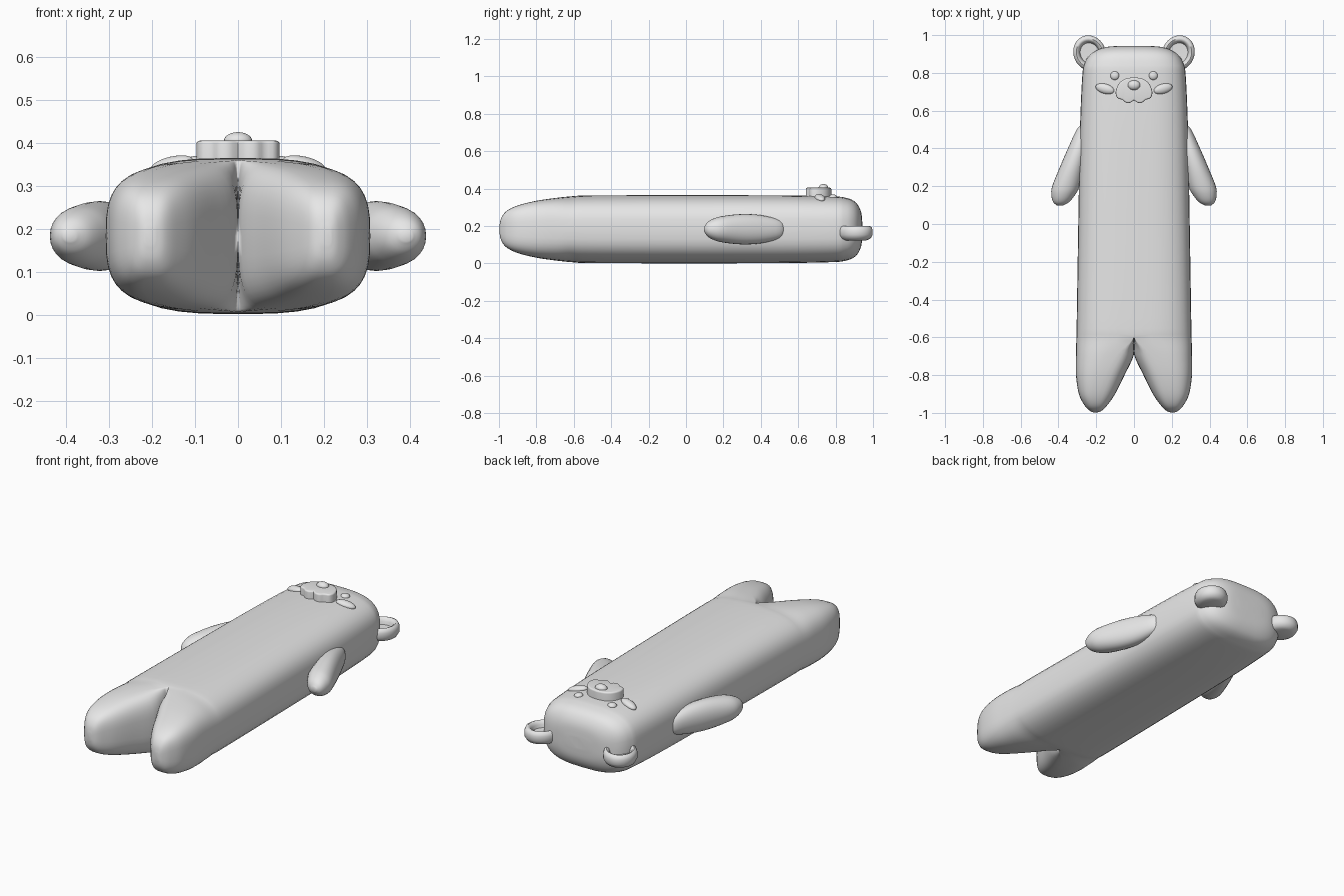
import bpy, bmesh, math
from mathutils import Matrix, Vector

if "Cube" in bpy.data.objects:
    bpy.data.objects.remove(bpy.data.objects["Cube"], do_unlink=True)

GREY = (0.8, 0.8, 0.8, 1.0)
plush = bpy.data.materials.new("plush_grey")
plush.use_nodes = True
plush.diffuse_color = GREY
plush.node_tree.nodes["Principled BSDF"].inputs["Base Color"].default_value = GREY
MID = 0.183  # height of the body's centre line


def finish(name, bm, mirror=False, angle=50):
    """Turn a bmesh into a smooth object, optionally mirrored across x."""
    bmesh.ops.recalc_face_normals(bm, faces=bm.faces)
    mesh = bpy.data.meshes.new(name)
    bm.to_mesh(mesh)
    bm.free()
    mesh.materials.append(plush)
    obj = bpy.data.objects.new(name, mesh)
    bpy.context.collection.objects.link(obj)
    if mirror:
        mod = obj.modifiers.new("mirror", 'MIRROR')
        mod.merge_threshold = 0.0005
    bpy.ops.object.select_all(action='DESELECT')
    obj.select_set(True)
    bpy.context.view_layer.objects.active = obj
    bpy.ops.object.shade_smooth_by_angle(angle=math.radians(angle))
    return obj


def smooth_path(points, steps):
    """Catmull-Rom interpolation through tuples of any size."""
    pts = [Vector(p) for p in points]
    pts = [pts[0]] + pts + [pts[-1]]
    out = []
    for a, b, c, d in zip(pts, pts[1:], pts[2:], pts[3:]):
        for i in range(steps):
            t = i / steps
            out.append(b + (c - a) * (t / 2) + (a * 2 - b * 5 + c * 4 - d) * (t * t / 2)
                       + (b * 3 - a - c * 3 + d) * (t ** 3 / 2))
    return out + [pts[-1]]


def loft(stations, power, steps=4, sides=40):
    """Superellipse rings; a station is y, inner x, middle x, outer x, half height."""
    bm = bmesh.new()
    rings = []
    for y, inner, middle, outer, half in smooth_path(stations, steps):
        inner, middle = max(inner, 0), max(middle, 0)
        ring = []
        for k in range(sides):
            c, s = math.cos(math.tau * k / sides), math.sin(math.tau * k / sides)
            reach = outer - middle if c > 0 else middle - inner
            x = middle + math.copysign(abs(c) ** (2 / power), c) * reach
            z = MID + math.copysign(abs(s) ** (2 / power), s) * half
            ring.append(bm.verts.new((x, y, z)))
        rings.append(ring)
    for a, b in zip(rings, rings[1:]):
        for k in range(sides):
            n = (k + 1) % sides
            bm.faces.new((a[k], a[n], b[n], b[k]))
    bm.faces.new(rings[0])
    bm.faces.new(rings[-1])
    return bm


# Body with two legs: one half, open along the centre plane, mirrored
body = loft([
    (0.943, 0, 0, 0.07, 0.03), (0.938, 0, 0, 0.14, 0.085),
    (0.922, 0, 0, 0.195, 0.125), (0.895, 0, 0, 0.235, 0.153),
    (0.85, 0, 0, 0.262, 0.169), (0.78, 0, 0, 0.274, 0.176),
    (0.5, 0, 0, 0.286, 0.181), (0, 0, 0, 0.295, 0.182),
    (-0.5, 0, 0, 0.303, 0.181), (-0.6, 0, 0, 0.305, 0.177),
    (-0.69, 0, 0.09, 0.307, 0.168), (-0.8, 0.05, 0.155, 0.307, 0.152),
    (-0.9, 0.1, 0.19, 0.292, 0.127), (-0.96, 0.142, 0.2, 0.262, 0.097),
    (-0.988, 0.17, 0.203, 0.235, 0.06), (-0.997, 0.193, 0.205, 0.217, 0.02),
], power=3)
inside = [f for f in body.faces if all(abs(v.co.x) < 1e-5 for v in f.verts)]
bmesh.ops.delete(body, geom=inside, context='FACES')
bmesh.ops.remove_doubles(body, verts=body.verts, dist=1e-5)
finish("body_and_legs", body, mirror=True, angle=60)

# Arms: flat flippers slanting outward from the sides
arm = loft([
    (y, x - w, x, x + w, h) for y, x, w, h in (
        (0.53, 0.262, 0.01, 0.02), (0.5, 0.27, 0.033, 0.05),
        (0.4, 0.295, 0.055, 0.075), (0.3, 0.327, 0.066, 0.081),
        (0.2, 0.36, 0.073, 0.071), (0.15, 0.376, 0.061, 0.058),
        (0.115, 0.386, 0.041, 0.038), (0.097, 0.392, 0.014, 0.012))
], power=2.1, sides=28)
finish("arms", arm, mirror=True)

# Ears: turned dishes with a raised rim, hollow facing up
ear = bmesh.new()
profile = [(0, -0.037), (0.055, -0.037), (0.074, -0.028), (0.085, -0.008),
           (0.085, 0.018), (0.079, 0.034), (0.069, 0.039), (0.059, 0.034),
           (0.053, 0.02), (0.049, 0.004), (0, 0.002)]
verts = [ear.verts.new((r, 0, z)) for r, z in profile]
edges = [ear.edges.new(pair) for pair in zip(verts, verts[1:])]
bmesh.ops.spin(ear, geom=verts + edges, cent=(0, 0, 0), axis=(0, 0, 1),
               angle=math.tau, steps=32)
bmesh.ops.remove_doubles(ear, verts=ear.verts, dist=1e-5)
ear.transform(Matrix.Translation((0.235, 0.905, 0.161))
              @ Matrix.Rotation(math.radians(-25), 4, 'Z')
              @ Matrix.Diagonal((1, 1.12, 1, 1)))
finish("ears", ear, mirror=True)


def pebble(name, centre, size, mirror=False, turn=0, tilt=0):
    """Flattened ball used for the facial features."""
    bm = bmesh.new()
    bmesh.ops.create_uvsphere(bm, u_segments=24, v_segments=14, radius=1)
    bm.transform(Matrix.Translation(centre)
                 @ Matrix.Rotation(math.radians(tilt), 4, 'Y')
                 @ Matrix.Rotation(math.radians(turn), 4, 'Z')
                 @ Matrix.Diagonal((*size, 1)))
    finish(name, bm, mirror)


# Face details
pebble("eyes", (0.102, 0.785, 0.355), (0.023, 0.023, 0.014), True, tilt=5)
pebble("cheeks", (0.154, 0.716, 0.35), (0.052, 0.026, 0.018), True, 15, 13)
pebble("nose", (0, 0.735, 0.404), (0.033, 0.026, 0.021))

# Muzzle: rounded outline with a notched chin, extruded and softened
half = [(0, 0.777), (0.045, 0.769), (0.08, 0.743), (0.097, 0.7),
        (0.088, 0.667), (0.062, 0.658), (0.043, 0.643), (0.02, 0.642), (0, 0.655)]
curve = smooth_path(half, 3)
outline = list(curve) + [Vector((-p.x, p.y)) for p in curve[-2:0:-1]]
muzzle = bmesh.new()
base = muzzle.faces.new([muzzle.verts.new((p.x, p.y, 0.325)) for p in outline])
top = bmesh.ops.extrude_face_region(muzzle, geom=[base])["geom"]
top_verts = [g for g in top if isinstance(g, bmesh.types.BMVert)]
bmesh.ops.translate(muzzle, vec=(0, 0, 0.08), verts=top_verts)
rim = [e for e in muzzle.edges if all(v.co.z > 0.4 for v in e.verts)]
bmesh.ops.bevel(muzzle, geom=rim, offset=0.014, segments=4, profile=0.5,
                affect='EDGES', clamp_overlap=True)
finish("muzzle", muzzle)
